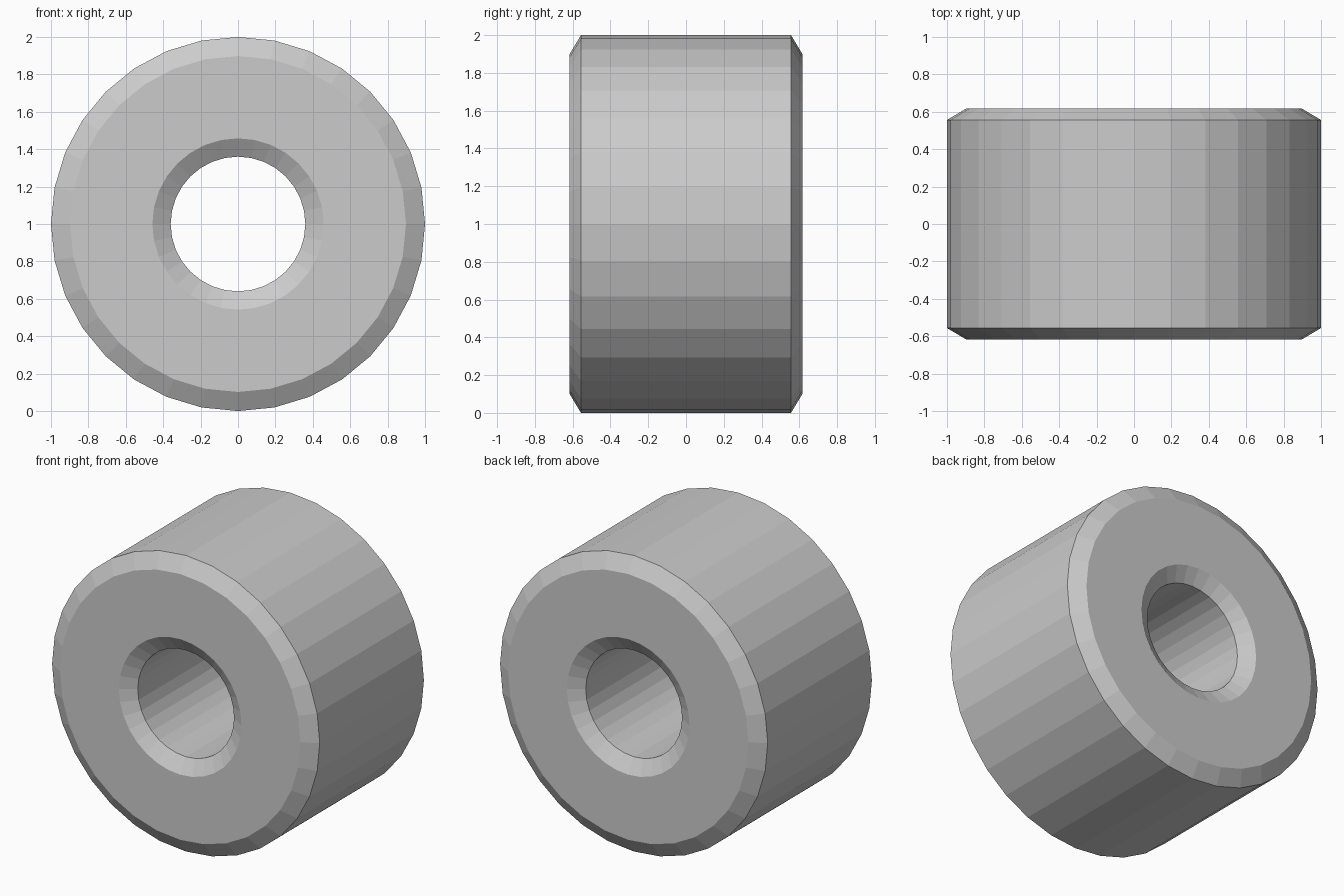
import bpy, bmesh, math

if "Cube" in bpy.data.objects:
    bpy.data.objects.remove(bpy.data.objects["Cube"])

SEGMENTS = 32
CENTRE_Z = 1.0

# Closed cross-section (radius, y): chamfered rim outside, chamfered bore inside
half = [(0.36, 0.556), (0.458, 0.617), (0.898, 0.617), (1.0, 0.556)]
profile = half + [(r, -y) for r, y in reversed(half)]

# Sweep the section around the y axis into a flat-faced roller
bm = bmesh.new()
rings = []
for i in range(SEGMENTS):
    a = 2 * math.pi * i / SEGMENTS
    rings.append([bm.verts.new((r * math.cos(a), y, CENTRE_Z + r * math.sin(a)))
                  for r, y in profile])
for i in range(SEGMENTS):
    a, b = rings[i], rings[(i + 1) % SEGMENTS]
    for j in range(len(profile)):
        k = (j + 1) % len(profile)
        bm.faces.new((a[j], a[k], b[k], b[j]))
bmesh.ops.recalc_face_normals(bm, faces=bm.faces)

mesh = bpy.data.meshes.new("roller")
bm.to_mesh(mesh)
bm.free()
roller = bpy.data.objects.new("roller", mesh)
bpy.context.collection.objects.link(roller)
